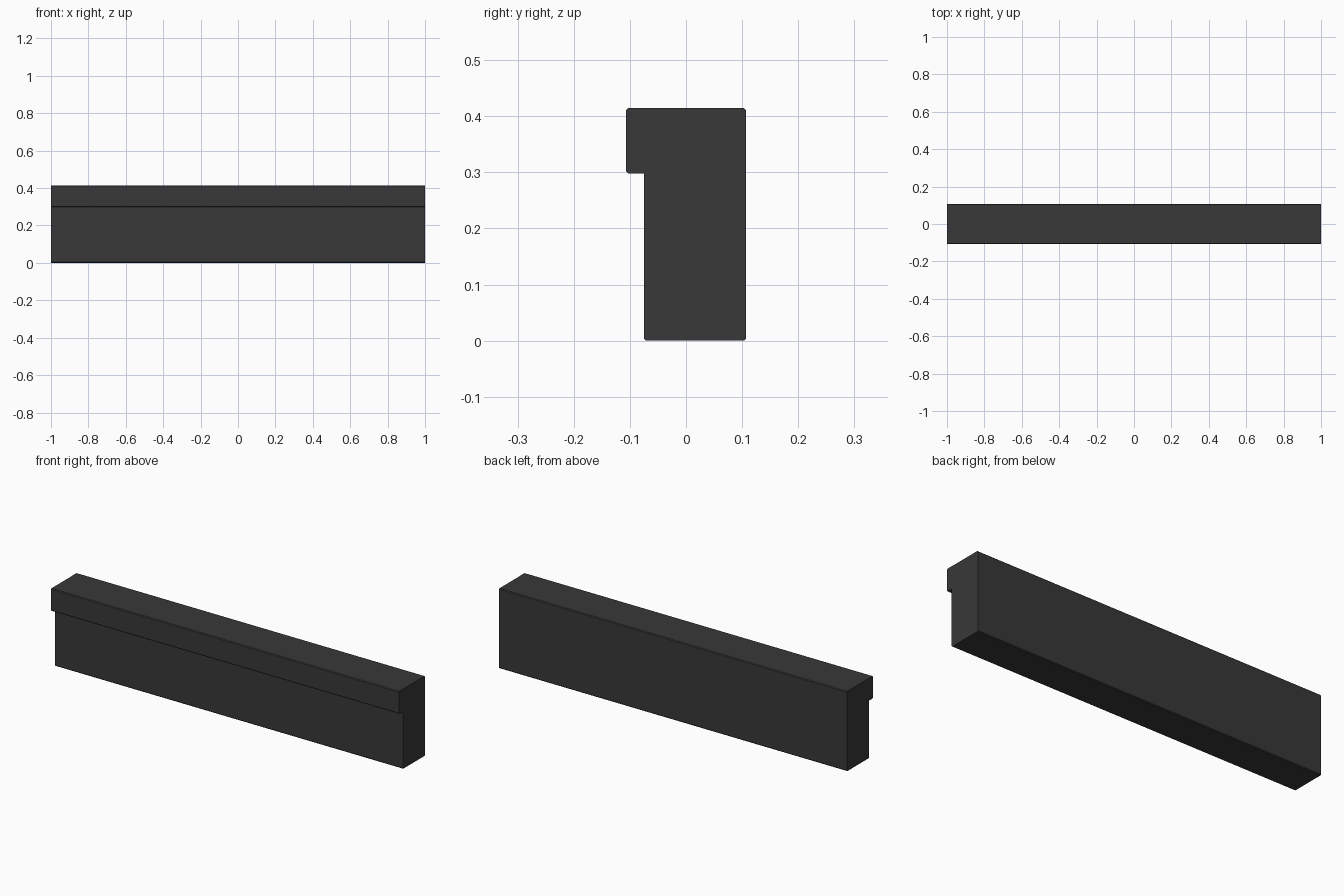
import bpy, bmesh

if "Cube" in bpy.data.objects:
    bpy.data.objects.remove(bpy.data.objects["Cube"])

# Cross-section (y, z): upright slab with an overhanging lip at the front top
PROFILE = [(-0.075, 0.0), (0.107, 0.0), (0.107, 0.415),
           (-0.107, 0.415), (-0.107, 0.298), (-0.075, 0.298)]
HALF_LENGTH = 1.0
BEVEL = 0.004

bm = bmesh.new()
end = bm.faces.new([bm.verts.new((-HALF_LENGTH, y, z)) for y, z in PROFILE])
swept = bmesh.ops.extrude_face_region(bm, geom=[end])
bmesh.ops.translate(bm, vec=(2 * HALF_LENGTH, 0, 0),
                    verts=[v for v in swept["geom"] if isinstance(v, bmesh.types.BMVert)])
bmesh.ops.recalc_face_normals(bm, faces=bm.faces)

# Slightly chamfer the long outer edges, keeping the inner corner and ends sharp
long_edges = [e for e in bm.edges
              if abs(e.verts[0].co.x - e.verts[1].co.x) > 1 and e.is_convex]
bmesh.ops.bevel(bm, geom=long_edges, offset=BEVEL, segments=1, affect='EDGES')
bmesh.ops.recalc_face_normals(bm, faces=bm.faces)

mesh = bpy.data.meshes.new("ledge_block")
bm.to_mesh(mesh)
bm.free()
block = bpy.data.objects.new("ledge_block", mesh)
bpy.context.collection.objects.link(block)

# Dark grey finish
mat = bpy.data.materials.new("dark_grey")
mat.diffuse_color = (0.04, 0.04, 0.04, 1)
mat.use_nodes = True
mat.node_tree.nodes["Principled BSDF"].inputs["Base Color"].default_value = mat.diffuse_color
mesh.materials.append(mat)
